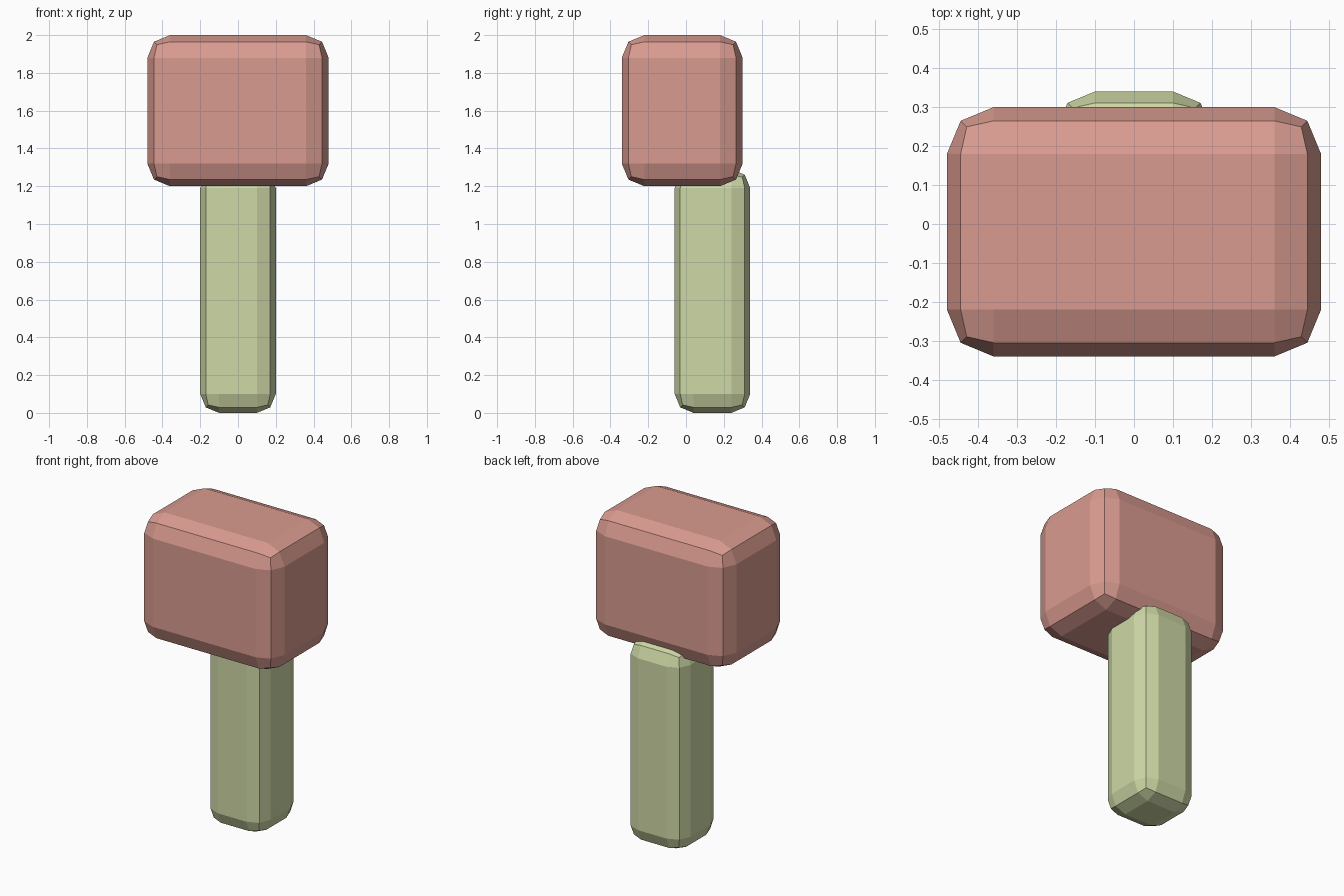
import bpy
from mathutils import Vector

default = bpy.data.objects.get("Cube")
if default:
    bpy.data.objects.remove(default, do_unlink=True)


def material(name, rgb):
    mat = bpy.data.materials.new(name)
    mat.use_nodes = True
    color = (*rgb, 1.0)
    mat.diffuse_color = color
    mat.node_tree.nodes["Principled BSDF"].inputs["Base Color"].default_value = color
    return mat


def beveled_box(name, low, high, bevel, mat):
    """Box between two corners, with a two-step faceted bevel on every edge."""
    low, high = Vector(low), Vector(high)
    bpy.ops.mesh.primitive_cube_add(size=1, location=(low + high) / 2)
    obj = bpy.context.object
    obj.name = name
    obj.scale = high - low
    bpy.ops.object.transform_apply(location=False, rotation=False, scale=True)
    mod = obj.modifiers.new("edge_bevel", "BEVEL")
    mod.width = bevel
    mod.segments = 2
    mod.limit_method = "NONE"
    bpy.ops.object.modifier_apply(modifier=mod.name)
    bpy.ops.object.shade_flat()
    obj.data.materials.append(mat)
    return obj


pink = material("dusty_pink", (0.70, 0.33, 0.28))
green = material("pale_green", (0.62, 0.69, 0.38))

# Wide block on top
beveled_box("head_block", (-0.48, -0.34, 1.2), (0.48, 0.30, 2.0), 0.12, pink)

# Square post, set back so that its top corner shows behind the block
beveled_box("post", (-0.2, -0.06, 0.0), (0.2, 0.34, 1.29), 0.1, green)
